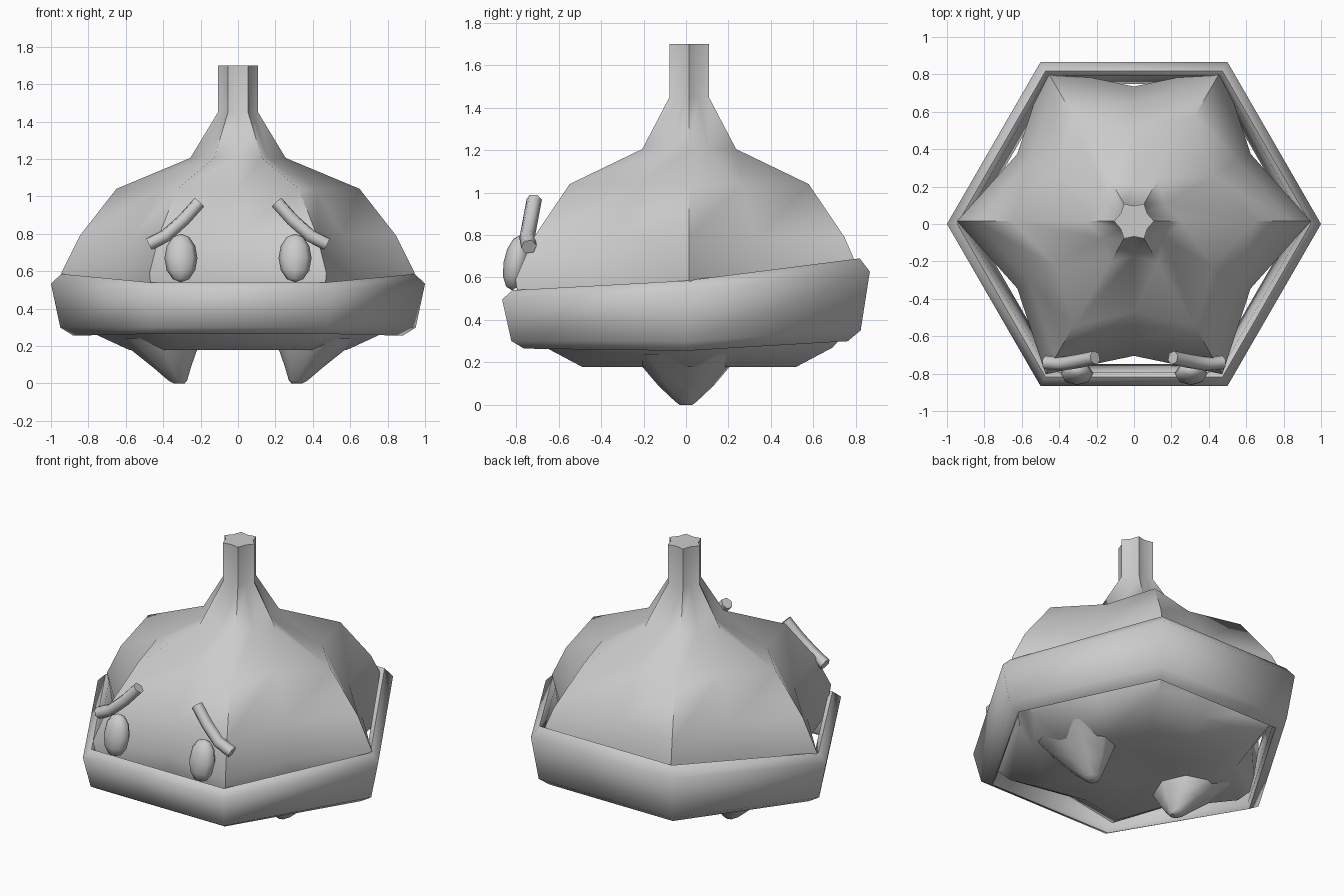
import bpy, bmesh
from math import cos, sin, pi, radians

if "Cube" in bpy.data.objects:
    bpy.data.objects.remove(bpy.data.objects["Cube"])


def finish(name, bm, angle=50):
    bmesh.ops.recalc_face_normals(bm, faces=bm.faces)
    me = bpy.data.meshes.new(name)
    bm.to_mesh(me)
    bm.free()
    ob = bpy.data.objects.new(name, me)
    bpy.context.collection.objects.link(ob)
    bpy.ops.object.select_all(action='DESELECT')
    ob.select_set(True)
    bpy.context.view_layer.objects.active = ob
    bpy.ops.object.shade_smooth_by_angle(angle=radians(angle))
    return ob


def mirror(ob):
    ob.modifiers.new("Mirror", 'MIRROR').use_axis[0] = True


def loft(bm, rings, closed=False):
    """Skin a list of closed point rings; cap the ends unless the loft is a loop."""
    vs = [[bm.verts.new(p) for p in r] for r in rings]
    n = len(vs[0])
    for i in range(len(vs) if closed else len(vs) - 1):
        a, b = vs[i], vs[(i + 1) % len(vs)]
        for k in range(n):
            bm.faces.new((a[k], a[(k + 1) % n], b[(k + 1) % n], b[k]))
    if not closed:
        for r in (vs[0], vs[-1]):
            c = bm.verts.new([sum(v.co[j] for v in r) / n for j in range(3)])
            for k in range(n):
                bm.faces.new((r[k], r[(k + 1) % n], c))
    return vs


# Bulb body: six-lobed star section, (lobe radius, valley radius, height)
profile = [(0.22, 0.19, 0.195), (0.58, 0.45, 0.178), (0.78, 0.60, 0.27),
           (0.91, 0.69, 0.40), (0.945, 0.72, 0.59), (0.845, 0.645, 0.79),
           (0.65, 0.485, 1.04), (0.255, 0.185, 1.205), (0.107, 0.082, 1.45),
           (0.107, 0.082, 1.70)]
bm = bmesh.new()
loft(bm, [[((v if k % 2 else t) * cos(k * pi / 6),
            (v if k % 2 else t) * sin(k * pi / 6) + 0.015, z) for k in range(12)]
          for t, v, z in profile])
finish("bulb_body", bm)

# Feet: blunt cones blending into the underside, (centre x, rx, ry, z)
bm = bmesh.new()
loft(bm, [[(cx + rx * cos(k * pi / 4), ry * sin(k * pi / 4), z) for k in range(8)]
          for cx, rx, ry, z in [(0.43, 0.22, 0.25, 0.24), (0.40, 0.185, 0.215, 0.19),
                                (0.355, 0.105, 0.13, 0.09), (0.322, 0.05, 0.05, 0.015),
                                (0.315, 0.03, 0.03, 0.0)]])
mirror(finish("foot", bm))

# Hexagonal band, taller at the back; section is (radius, height fraction)
section = [(1.0, 0.84), (0.945, 1.0), (0.915, 0.94), (0.865, 0.08),
           (0.88, 0.0), (0.95, 0.13)]
bm = bmesh.new()
rings = []
for k in range(6):
    x, y = cos(k * pi / 3), sin(k * pi / 3)
    bottom = 0.255 + (0.045 if y > 0.1 else 0.01 if y < -0.1 else 0)
    top = 0.585 + (0.105 if y > 0.1 else -0.045 if y < -0.1 else 0)
    rings.append([(x * r, y * r, bottom + f * (top - bottom)) for r, f in section])
loft(bm, rings, closed=True)
finish("hexagonal_band", bm, 65)

# Eyes
bm = bmesh.new()
bmesh.ops.create_uvsphere(bm, u_segments=8, v_segments=6, radius=1)
eye = finish("eye", bm, 60)
for v in eye.data.vertices:
    x, y, z = v.co
    v.co = (0.305 + x * 0.088, -0.80 + y * 0.06 + z * 0.02, 0.67 + z * 0.13)
mirror(eye)

# Eyebrows: curved tubes
path = [(0.208, -0.715, 0.967), (0.29, -0.732, 0.875),
        (0.385, -0.748, 0.79), (0.475, -0.74, 0.745)]
curve = bpy.data.curves.new("eyebrow", 'CURVE')
curve.dimensions = '3D'
curve.bevel_depth = 0.037
curve.bevel_resolution = 1
curve.use_fill_caps = True
spline = curve.splines.new('POLY')
spline.points.add(len(path) - 1)
for point, co in zip(spline.points, path):
    point.co = (*co, 1)
spline.use_smooth = True
brow = bpy.data.objects.new("eyebrow", curve)
bpy.context.collection.objects.link(brow)
mirror(brow)
